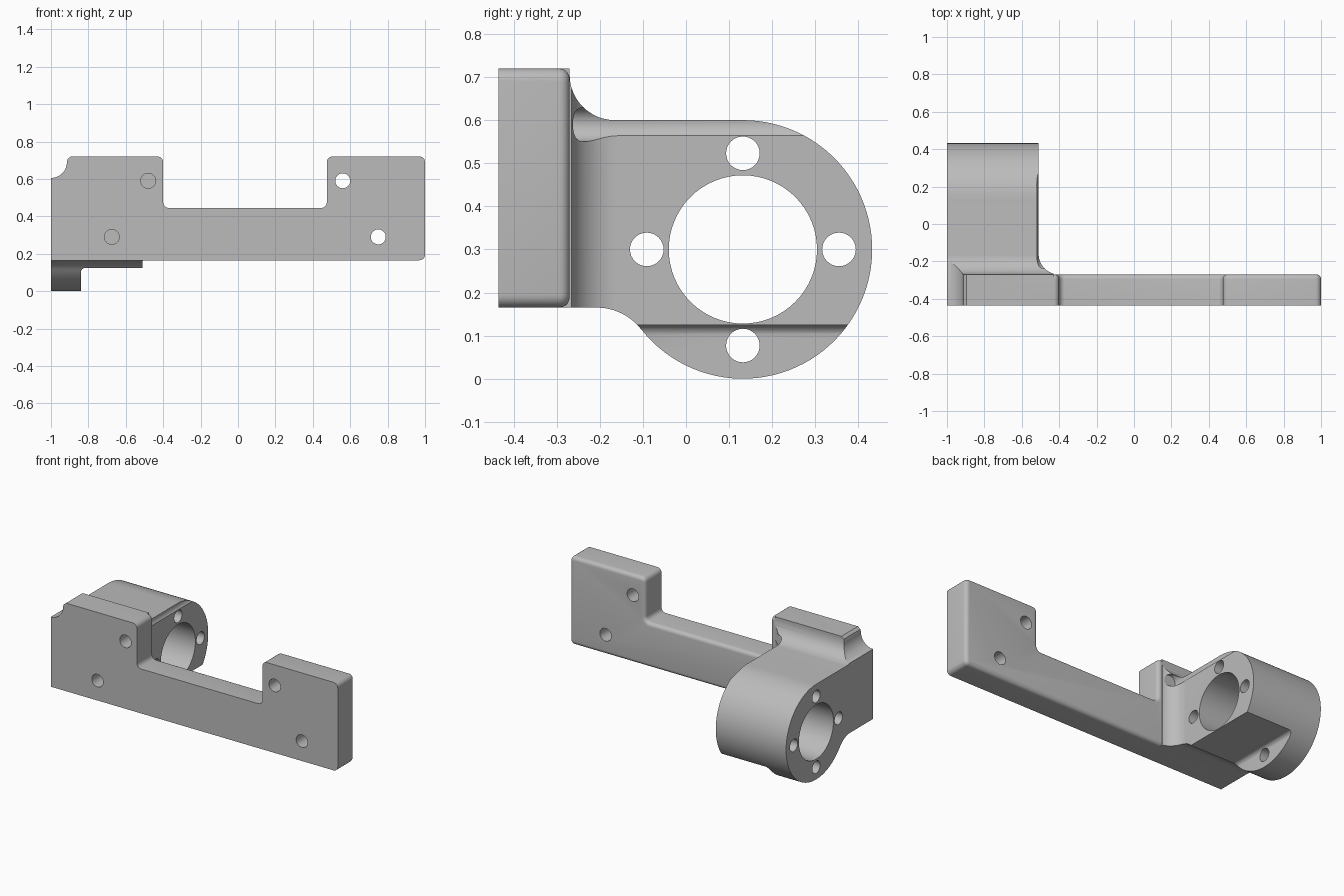
import bpy, bmesh
from math import sin, cos, radians, pi
from mathutils import Vector

cube = bpy.data.objects.get("Cube")
if cube:
    bpy.data.objects.remove(cube, do_unlink=True)

grey = bpy.data.materials.new("light_grey_metal")
grey.use_nodes = True
grey.diffuse_color = (0.5, 0.5, 0.5, 1)
grey.node_tree.nodes["Principled BSDF"].inputs["Base Color"].default_value = (0.5, 0.5, 0.5, 1)


def arc(cu, cv, r, start, end, n=12):
    angles = [radians(start + (end - start) * i / n) for i in range(n + 1)]
    return [(cu + r * cos(a), cv + r * sin(a)) for a in angles]


def rounded(corners, r, n=6):
    """Round every right-angled corner of an outline."""
    out = []
    for i, c in enumerate(corners):
        c = Vector(c)
        a = (Vector(corners[i - 1]) - c).normalized() * r
        b = (Vector(corners[(i + 1) % len(corners)]) - c).normalized() * r
        for k in range(n + 1):
            t = pi / 2 * k / n
            out.append(tuple(c + a * (1 - sin(t)) + b * (1 - cos(t))))
    return out


def prism(name, outline, axis, lo, hi, bevel=0):
    """Extrude an outline along an axis, optionally rounding the rim at hi."""
    place = {"x": lambda u, v, w: (w, u, v),
             "y": lambda u, v, w: (u, w, v),
             "z": lambda u, v, w: (u, v, w)}[axis]
    bm = bmesh.new()
    face = bm.faces.new([bm.verts.new(place(u, v, lo)) for u, v in outline])
    moved = bmesh.ops.extrude_face_region(bm, geom=[face], use_keep_orig=True)["geom"]
    shift = Vector(place(0, 0, hi - lo))
    bmesh.ops.translate(bm, vec=shift, verts=[g for g in moved if isinstance(g, bmesh.types.BMVert)])
    rim = [g for g in moved if isinstance(g, bmesh.types.BMEdge)]
    bmesh.ops.recalc_face_normals(bm, faces=bm.faces)
    if bevel:
        bmesh.ops.bevel(bm, geom=rim, offset=bevel, segments=5, profile=0.5, affect="EDGES")
    mesh = bpy.data.meshes.new(name)
    bm.to_mesh(mesh)
    bm.free()
    mesh.materials.append(grey)
    obj = bpy.data.objects.new(name, mesh)
    bpy.context.collection.objects.link(obj)
    return obj


def combine(target, other, operation="DIFFERENCE"):
    mod = target.modifiers.new(operation.lower(), "BOOLEAN")
    mod.operation = operation
    mod.solver = "EXACT"
    mod.object = other
    bpy.context.view_layer.objects.active = target
    bpy.ops.object.modifier_apply(modifier=mod.name)
    bpy.data.objects.remove(other, do_unlink=True)


def drill(target, axis, u, v, r, lo, hi, n=32):
    combine(target, prism("drill", arc(u, v, r, 0, 360, n)[:-1], axis, lo, hi))


# Mounting plate with a notch in its top
back, bottom, top = -0.27, 0.165, 0.72
plate_outline = rounded([(1, bottom), (1, top), (0.475, top), (0.475, 0.445),
                         (-0.4, 0.445), (-0.4, top)], 0.03)
# the first corner needs its neighbours, so the square left end is added after
plate_outline = rounded([(-1, bottom), (1, bottom), (1, top), (0.475, top), (0.475, 0.445),
                         (-0.4, 0.445), (-0.4, top), (-1, top)], 0.03)
plate_outline = [(-1, bottom)] + plate_outline[7:-7] + [(-1, top)]
bracket = prism("mounting_bracket", plate_outline, "y", -0.435, back, bevel=0.024)

# Bearing arm: side profile with blends into the plate
cy, cz = 0.132, 0.3
arm_outline = ([(-0.40, top), (back, top)]
               + arc(-0.165, 0.705, 0.105, 180, 270)
               + arc(cy, cz, 0.3, 90, -142, 64)
               + arc(-0.207, 0.035, 0.13, 38, 90)
               + [(-0.40, bottom)])
arm = prism("bearing_arm", arm_outline, "x", -1, -0.43)
inner = -0.51
plan = arc(-0.4, -0.16, 0.11, 180, 270, 16) + [(-0.3, back), (-0.3, 0.6), (inner, 0.6)]
combine(arm, prism("arm_side_cutter", plan, "z", -0.2, 1))

# Step under the arm, leaving a low flange at the outer end
step = [(-0.84, -0.1)] + arc(-0.815, 0.1, 0.025, 180, 90, 6) + [(-0.3, 0.125), (-0.3, -0.1)]
combine(arm, prism("step_cutter", step, "y", -0.6, 0.6))
combine(bracket, arm, "UNION")

# Scalloped upper corner at the outer end
scallop = (arc(-1, 0.69, 0.085, -90, 0)
           + [(-0.911, 0.706), (-0.892, 0.722), (-0.892, 0.8), (-1.1, 0.8), (-1.1, 0.605)])
combine(bracket, prism("scallop_cutter", scallop, "y", -0.6, -0.1))

# Bore and its four bolt holes
drill(bracket, "x", cy, cz, 0.172, -1.2, -0.3, 64)
for du, dv in [(1, 0), (-1, 0), (0, 1), (0, -1)]:
    drill(bracket, "x", cy + 0.223 * du, cz + 0.223 * dv, 0.039, -1.2, -0.3)

# Plate holes: through on the left, blind behind the arm, with a relief groove
for x, z, end in [(0.56, 0.59, 0), (0.75, 0.29, 0), (-0.48, 0.59, -0.29), (-0.675, 0.29, -0.29)]:
    drill(bracket, "y", x, z, 0.04, -0.6, end)
drill(bracket, "y", -0.48, 0.59, 0.04, -0.262, 0.6)

# Smooth curved faces, sharp edges
bpy.ops.object.select_all(action="DESELECT")
bracket.select_set(True)
bpy.context.view_layer.objects.active = bracket
bpy.ops.object.shade_smooth_by_angle(angle=radians(25))
